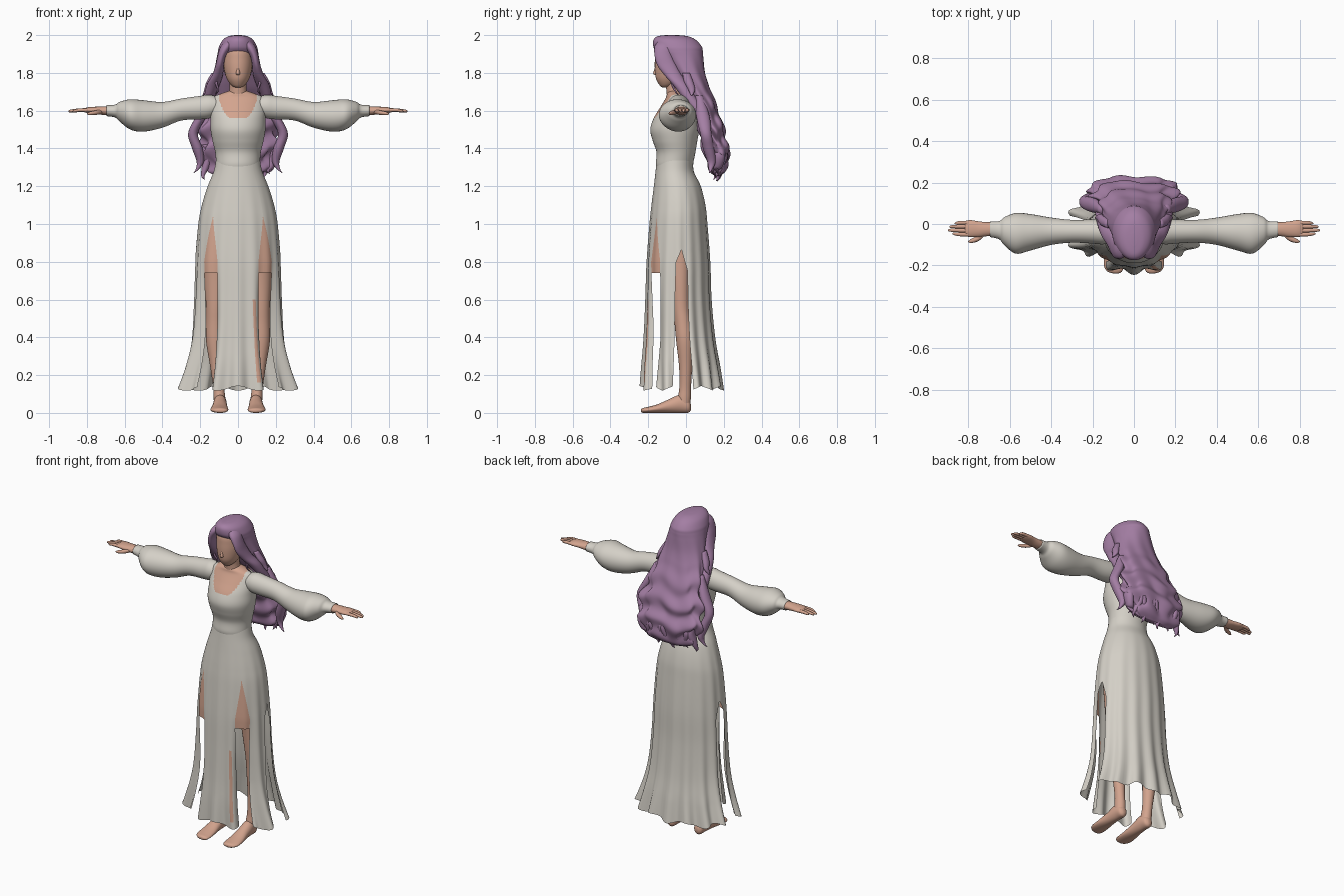
import bpy, bmesh, math


def material(name, rgb):
    m = bpy.data.materials.new(name)
    m.diffuse_color = (*rgb, 1)
    return m


SKIN = material("skin", (0.65, 0.37, 0.27))
CLOTH = material("ivory cloth", (0.66, 0.63, 0.57))
HAIR = material("lilac hair", (0.37, 0.21, 0.37))


def spline(rows, steps):
    """Catmull-Rom interpolation through rows of numbers."""
    out, n = [], len(rows)
    for i in range(n - 1):
        quad = [rows[max(i - 1, 0)], rows[i], rows[i + 1], rows[min(i + 2, n - 1)]]
        for k in range(steps):
            t = k / steps
            out.append([0.5 * (2 * b + (c - a) * t + (2 * a - 5 * b + 4 * c - d) * t * t
                               + (3 * b - a - 3 * c + d) * t ** 3) for a, b, c, d in zip(*quad)])
    return out + [list(rows[-1])]


def lin(z, pts):
    """Piecewise linear lookup; pts run downwards in z."""
    if z >= pts[0][0]:
        return pts[0][1]
    for (z0, v0), (z1, v1) in zip(pts, pts[1:]):
        if z >= z1:
            return v0 + (v1 - v0) * (z0 - z) / (z0 - z1)
    return pts[-1][1]


def finish(name, bm, mats, closed=True):
    bmesh.ops.remove_doubles(bm, verts=bm.verts, dist=0.0002)
    if closed:
        bmesh.ops.recalc_face_normals(bm, faces=bm.faces)
    for f in bm.faces:
        f.smooth = True
    me = bpy.data.meshes.new(name)
    bm.to_mesh(me)
    bm.free()
    for m in mats:
        me.materials.append(m)
    ob = bpy.data.objects.new(name, me)
    bpy.context.collection.objects.link(ob)
    return ob


def loft(name, axis, rows, mats, steps=5, seg=24, side=1, warp=None, rule=None):
    """Ellipse sections (t, a, b, ra, rb) along an axis; side=-1 mirrors in x."""
    bm, rings = bmesh.new(), []
    for t, a, b, ra, rb in spline(rows, steps):
        ring = []
        for i in range(seg):
            th = 2 * math.pi * i / seg
            k = warp(th, t) if warp else 1
            u = a + max(ra, 0.0008) * k * math.sin(th)
            v = b - max(rb, 0.0008) * k * math.cos(th)
            x, y, z = {"x": (t, u, v), "y": (u, t, v), "z": (u, v, t)}[axis]
            ring.append(bm.verts.new((x * side, y, max(z, 0))))
        rings.append(ring)
    for r0, r1 in zip(rings, rings[1:]):
        for i in range(seg):
            j = (i + 1) % seg
            bm.faces.new((r0[i], r0[j], r1[j], r1[i]))
    bm.faces.new(rings[0])
    bm.faces.new(rings[-1])
    if rule:
        for f in bm.faces:
            f.material_index = rule(f.calc_center_median())
    return finish(name, bm, mats)


# Head, nose and neck
loft("head", "z", [(1.722, 0, -.11, .012, .015), (1.735, 0, -.10, .036, .04), (1.77, 0, -.085, .06, .074),
                   (1.82, 0, -.075, .074, .09), (1.87, 0, -.07, .078, .095), (1.92, 0, -.07, .073, .09),
                   (1.96, 0, -.07, .05, .06), (1.975, 0, -.07, .01, .01)], [SKIN], seg=32)
loft("nose", "z", [(1.788, 0, -.15, .008, .012), (1.797, 0, -.158, .011, .016), (1.82, 0, -.156, .008, .011),
                   (1.85, 0, -.152, .005, .008)], [SKIN])
loft("neck", "z", [(1.60, 0, -.045, .07, .05), (1.65, 0, -.048, .062, .05), (1.69, 0, -.055, .05, .047),
                   (1.72, 0, -.06, .045, .045), (1.77, 0, -.065, .045, .045)], [SKIN])


# Bodice with a scooped skin neckline
def neckline(c):
    return int(not (c.y < 0 and abs(c.x) < .1 and c.z > 1.558 + .1 * (abs(c.x) / .1) ** 3.5))


loft("bodice", "z", [(1.71, 0, -.055, .03, .03), (1.692, 0, -.05, .085, .05), (1.668, 0, -.042, .135, .065),
                     (1.62, 0, -.045, .148, .09), (1.56, 0, -.055, .145, .116), (1.50, 0, -.06, .145, .129),
                     (1.44, 0, -.058, .135, .118), (1.38, 0, -.053, .121, .103), (1.32, 0, -.061, .116, .099),
                     (1.29, 0, -.061, .116, .094)],
     [SKIN, CLOTH], steps=9, seg=96, rule=neckline)

# Skirt: one grid whose columns follow the slit edges
PROFILE = spline([(1.345, -.057, .1155, .0975), (1.28, -.06, .128, .101), (1.2, -.046, .16, .124),
                  (1.1, -.04, .19, .142), (1.0, -.04, .208, .152), (.8, -.04, .224, .166),
                  (.6, -.04, .234, .172), (.4, -.035, .25, .184), (.25, -.028, .283, .2),
                  (.13, -.022, .322, .21)], 10)
EDGES = [[(2, 0)],
         [(1.03, 40), (.8, 29), (.4, 31), (.13, 29)],
         [(1.03, 41), (.8, 54), (.4, 52), (.13, 46)],
         [(.86, 95), (.8, 86), (.4, 82), (.13, 76)],
         [(.86, 96), (.75, 107), (.13, 107)],
         [(2, 180)]]
COLS = [14, 6, 12, 5, 26]
bm = bmesh.new()
for s in (-1, 1):
    grid = []
    for z, cy, rx, ry in PROFILE:
        edge = [lin(z, e) for e in EDGES]
        amp = lin(z, [(1.25, 0), (1.0, .01), (.5, .025), (.3, .038), (.13, .065)])
        curl = lin(z, [(.8, 0), (.5, .1), (.13, .13)])
        row = []
        for g, n in enumerate(COLS):
            for i in range(n + (g == 4)):
                d = edge[g] + (edge[g + 1] - edge[g]) * i / n
                th = math.radians(d)
                k = 1 + amp * math.cos(16 * th)
                if g == 0:      # slit edges curl inward
                    k -= curl * (i / n) ** 5
                elif g in (1, 2):
                    k -= curl * (1 if g == 1 else (1 - i / n) ** 5)
                hem = .012 * math.cos(9 * th) if z < .25 else 0
                v = bm.verts.new((s * rx * k * math.sin(th), cy - ry * k * math.cos(th),
                                  z + hem * (.25 - z) / .12))
                row.append((v, g, d))
        grid.append(row)
    for r0, r1 in zip(grid, grid[1:]):
        for i in range(len(r0) - 1):
            z, g, d = r1[i][0].co.z, r0[i][1], r0[i][2]
            if (g == 1 and z < .74) or (g == 3 and z < .85):
                continue
            quad = [r0[i][0], r0[i + 1][0], r1[i + 1][0], r1[i][0]]
            f = bm.faces.new(quad[::-s])
            patch = s > 0 and g == 0 and 18 < d < 22.5 and .15 < z < .58
            f.material_index = 0 if (g == 1 and z < 1.03) or patch else 1
finish("skirt", bm, [SKIN, CLOTH], closed=False)

# Limbs, mirrored
for s, label in ((1, "left"), (-1, "right")):
    loft(label + "_sleeve", "x", [(.10, -.04, 1.625, .05, .045), (.15, -.038, 1.622, .06, .062),
                                  (.2, -.036, 1.616, .058, .062), (.3, -.035, 1.606, .055, .058),
                                  (.4, -.035, 1.578, .066, .068), (.5, -.04, 1.572, .088, .083),
                                  (.57, -.045, 1.58, .098, .08), (.625, -.035, 1.594, .068, .053),
                                  (.65, -.03, 1.598, .044, .034), (.695, -.025, 1.6, .038, .029)],
         [CLOTH], seg=32, side=s)
    loft(label + "_hand", "x", [(.66, -.025, 1.6, .033, .024), (.71, -.025, 1.6, .034, .023),
                                (.75, -.025, 1.602, .038, .019), (.79, -.022, 1.603, .041, .016),
                                (.815, -.022, 1.602, .036, .01)], [SKIN], side=s)
    for n, (y, tip) in enumerate(((-.05, .875), (-.031, .897), (-.012, .89), (.006, .865))):
        loft(f"{label}_finger_{n + 1}", "x", [(.79, y, 1.603, .01, .01), (.84, y, 1.603, .0095, .009),
                                              (tip - .008, y * .9 - .002, 1.598, .007, .007),
                                              (tip, y * .9 - .002, 1.597, .002, .002)], [SKIN], seg=10, side=s)
    loft(label + "_thumb", "x", [(.72, -.045, 1.596, .012, .012), (.75, -.068, 1.59, .014, .012),
                                 (.785, -.082, 1.585, .01, .009), (.80, -.085, 1.583, .002, .002)],
         [SKIN], seg=12, side=s)
    loft(label + "_leg", "z", [(.98, .095, -.04, .085, .085), (.85, .105, -.035, .075, .07),
                               (.7, .115, -.03, .062, .055), (.56, .12, -.025, .049, .046),
                               (.48, .122, -.016, .047, .045), (.38, .122, -.007, .047, .045),
                               (.25, .112, -.002, .036, .035), (.14, .103, -.004, .029, .031),
                               (.08, .098, -.008, .031, .034), (.03, .096, -.01, .03, .03)], [SKIN], side=s)
    loft(label + "_foot", "y", [(.026, .095, .03, .012, .015), (.012, .095, .036, .029, .035),
                                (-.03, .095, .048, .035, .048), (-.09, .096, .036, .038, .036),
                                (-.15, .098, .023, .045, .023), (-.2, .098, .016, .047, .016),
                                (-.228, .093, .013, .036, .013), (-.238, .088, .012, .015, .007)],
         [SKIN], side=s)


# Hair: main wavy mass
def waves(th, z):
    a = lin(z, [(1.92, 0), (1.7, .03), (1.4, .05)])
    b = lin(z, [(1.75, 0), (1.55, .09), (1.3, .12)])
    dent = lin(z, [(1.7, 0), (1.45, .13)]) * math.exp(-((th - math.pi) / .3) ** 2)
    roll = math.cos(2 * math.pi * (z - 1.395) / .125 + 1.3 * math.sin(4 * th))
    return 1 + a * math.cos(9 * th + 14 * z) + b * (roll - .3) - dent


loft("hair_mass", "z", [(2.0, 0, -.075, .015, .03), (1.994, 0, -.07, .05, .08), (1.975, 0, -.06, .08, .112),
                        (1.94, 0, -.045, .1, .128), (1.915, 0, -.035, .106, .124), (1.88, 0, -.018, .112, .11),
                        (1.80, 0, .012, .128, .09), (1.72, 0, .05, .15, .076), (1.65, 0, .09, .168, .066),
                        (1.57, 0, .115, .185, .07), (1.50, 0, .135, .208, .075), (1.45, 0, .146, .215, .07),
                        (1.40, 0, .16, .208, .072), (1.33, 0, .168, .192, .062), (1.28, 0, .168, .158, .042),
                        (1.255, 0, .17, .10, .015)], [HAIR], steps=7, seg=96, warp=waves)

# Hair: locks framing the face, loose side curls and ragged tips
for s, label in ((1, "left"), (-1, "right")):
    loft(label + "_face_lock", "z", [(1.975, .04, -.105, .02, .035), (1.94, .062, -.118, .03, .048),
                                     (1.89, .086, -.12, .022, .046), (1.84, .097, -.102, .022, .05),
                                     (1.79, .108, -.07, .028, .046), (1.74, .13, -.03, .034, .042),
                                     (1.68, .15, .01, .028, .036), (1.61, .165, .06, .022, .03),
                                     (1.55, .185, .09, .004, .006)], [HAIR], seg=20, side=s)
    loft(label + "_side_curl", "z", [(1.68, .15, .07, .02, .02), (1.57, .195, .09, .028, .035),
                                     (1.48, .238, .105, .026, .03), (1.40, .215, .12, .028, .03),
                                     (1.33, .20, .135, .019, .022), (1.29, .215, .13, .009, .01),
                                     (1.27, .235, .125, .002, .002)], [HAIR], seg=16, side=s)
    loft(label + "_shoulder_curl", "z", [(1.80, .125, .0, .015, .02), (1.75, .15, .015, .018, .024),
                                         (1.71, .165, .03, .014, .018), (1.68, .185, .03, .003, .004)],
         [HAIR], seg=12, side=s)
    loft(label + "_loose_strand", "z", [(1.79, .10, -.07, .004, .004), (1.75, .115, -.075, .007, .007),
                                        (1.71, .105, -.06, .006, .006), (1.68, .12, -.04, .002, .002)],
         [HAIR], seg=10, side=s)
for n in range(9):
    x = (n - 4) * .043
    end = 1.225 + .015 * (n % 3) + .3 * x * x
    sway = .014 * (-1) ** n
    y = .175 - .6 * x * x
    loft(f"hair_tip_{n + 1}", "z", [(1.42, x, y, .02, .03), (1.36, x + sway, y + .015, .025, .035),
                                    (1.30, x, y + .01, .02, .024), (end + .02, x - sway, y, .009, .01),
                                    (end, x - sway * .3, y - .01, .001, .001)], [HAIR], seg=12)
